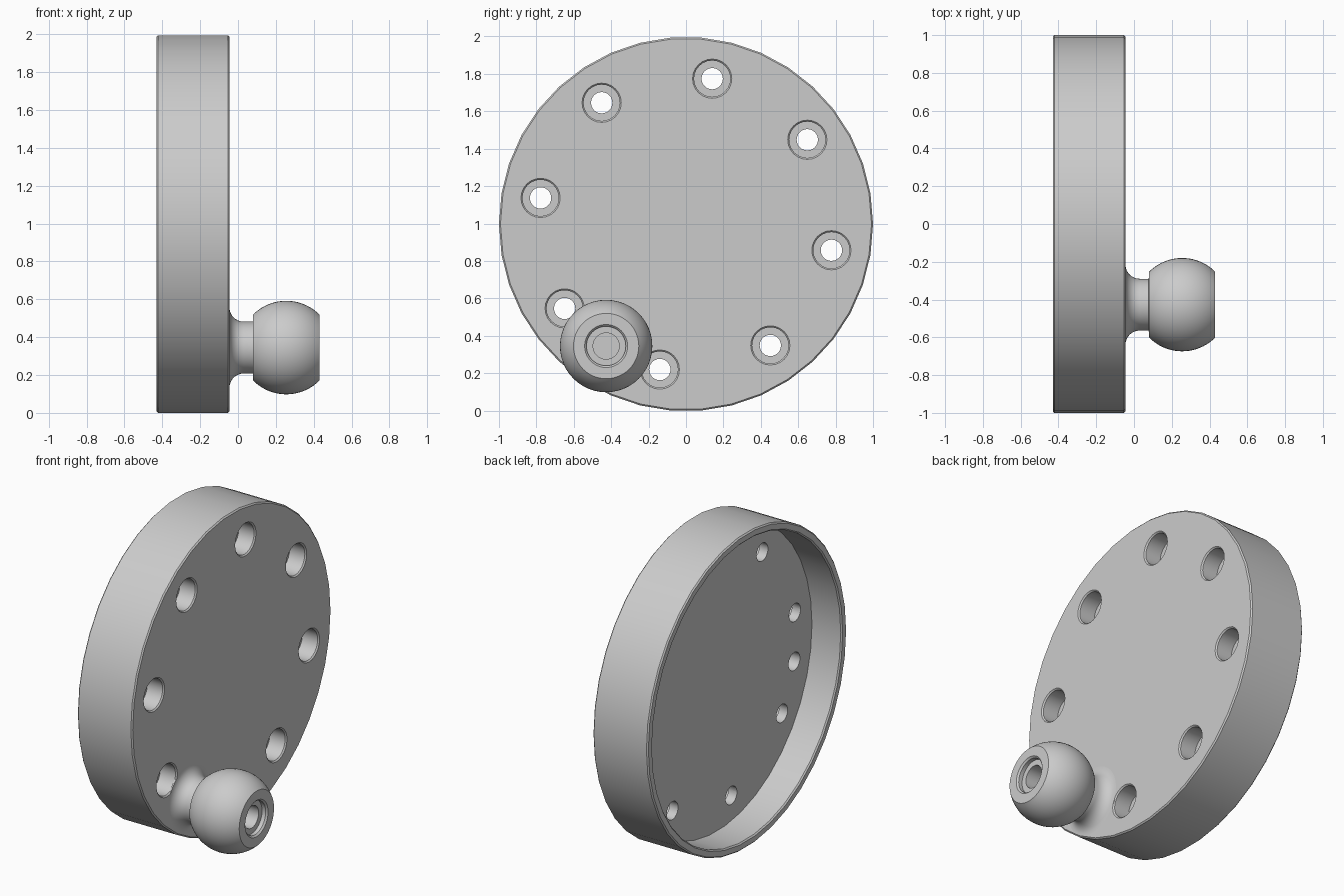
import bpy, bmesh, math

cube = bpy.data.objects.get("Cube")
if cube:
    bpy.data.objects.remove(cube, do_unlink=True)

mat = bpy.data.materials.new("light grey metal")
mat.use_nodes = True
GREY = (0.6, 0.6, 0.6, 1)
mat.diffuse_color = GREY
mat.node_tree.nodes["Principled BSDF"].inputs["Base Color"].default_value = GREY

CENTRE_Z = 0.997
FACE, FLOOR, BACK = -0.045, -0.22, -0.43   # plate front, cavity floor, rim
HOLE_CIRCLE = 0.79


def lathe(bm, profile, sides, cy=0.0, cz=CENTRE_Z):
    """Spin (x, radius) points, starting and ending on the axis, about X."""
    rings = []
    for x, r in profile:
        if r == 0:
            rings.append([bm.verts.new((x, cy, cz))] * sides)
        else:
            rings.append([bm.verts.new((x, cy + r * math.cos(math.tau * i / sides),
                                        cz + r * math.sin(math.tau * i / sides)))
                          for i in range(sides)])
    for a, b in zip(rings, rings[1:]):
        for i in range(sides):
            j = (i + 1) % sides
            corners = list(dict.fromkeys((a[i], a[j], b[j], b[i])))
            bm.faces.new(corners)


def finish(bm, name):
    bmesh.ops.recalc_face_normals(bm, faces=bm.faces)
    mesh = bpy.data.meshes.new(name)
    bm.to_mesh(mesh)
    bm.free()
    mesh.materials.append(mat)
    obj = bpy.data.objects.new(name, mesh)
    bpy.context.collection.objects.link(obj)
    return obj


def activate(obj):
    bpy.ops.object.select_all(action="DESELECT")
    obj.select_set(True)
    bpy.context.view_layer.objects.active = obj


def smooth(obj):
    activate(obj)
    bpy.ops.object.shade_smooth_by_angle(angle=math.radians(30))


def on_circle(degrees):
    a = math.radians(degrees)
    return HOLE_CIRCLE * math.cos(a), CENTRE_Z + HOLE_CIRCLE * math.sin(a)


# Hollow round plate, open at the back, with softened edges
EDGE = 0.008
bm = bmesh.new()
lathe(bm, [(FACE, 0), (FACE, 1 - EDGE), (FACE - EDGE, 1), (BACK + EDGE, 1),
           (BACK, 1 - EDGE), (BACK, 0.958), (BACK + EDGE, 0.95),
           (FLOOR, 0.95), (FLOOR, 0)], 38)
plate = finish(bm, "round_plate")

# Cutters: eight counterbored holes and one blind hole in the cavity floor
bm = bmesh.new()
for k in range(8):
    y, z = on_circle(-10.2 + 45 * k)
    lathe(bm, [(0, 0), (0, 0.105), (FACE, 0.105), (FACE - EDGE, 0.097),
               (FACE - 0.115, 0.097), (FACE - 0.115, 0.057),
               (FLOOR - 0.05, 0.057), (FLOOR - 0.05, 0)], 24, y, z)
y, z = on_circle(-167.7)
lathe(bm, [(FLOOR + 0.1, 0), (FLOOR + 0.1, 0.057),
           (FLOOR - 0.05, 0.057), (FLOOR - 0.05, 0)], 24, y, z)
cutter = finish(bm, "hole_cutter")
cutter.hide_render = True

cut = plate.modifiers.new("holes", "BOOLEAN")
cut.operation = "DIFFERENCE"
cut.solver = "EXACT"
cut.object = cutter
activate(plate)
bpy.ops.object.modifier_apply(modifier=cut.name)
bpy.data.objects.remove(cutter, do_unlink=True)
smooth(plate)

# Ball stud: flared foot, neck, truncated ball and stepped blind bore
BALL_X, BALL_R, NECK, FLARE = 0.255, 0.247, 0.137, 0.075
profile = [(FACE - 0.01, 0), (FACE - 0.01, NECK + FLARE)]
for i in range(9):
    a = math.pi / 2 * i / 8
    profile.append((FACE + FLARE * (1 - math.cos(a)), NECK + FLARE * (1 - math.sin(a))))
profile.append((0.078, NECK))
for i in range(21):
    a = math.radians(135.5 - 90.5 * i / 20)
    profile.append((BALL_X + BALL_R * math.cos(a), BALL_R * math.sin(a)))
TIP = profile[-1][0]
profile += [(TIP, 0.115), (TIP - 0.01, 0.105), (TIP - 0.035, 0.105),
            (TIP - 0.035, 0.07), (TIP - 0.2, 0.07), (TIP - 0.2, 0)]
bm = bmesh.new()
lathe(bm, profile, 48, -0.427, 0.345)
smooth(finish(bm, "ball_stud"))
